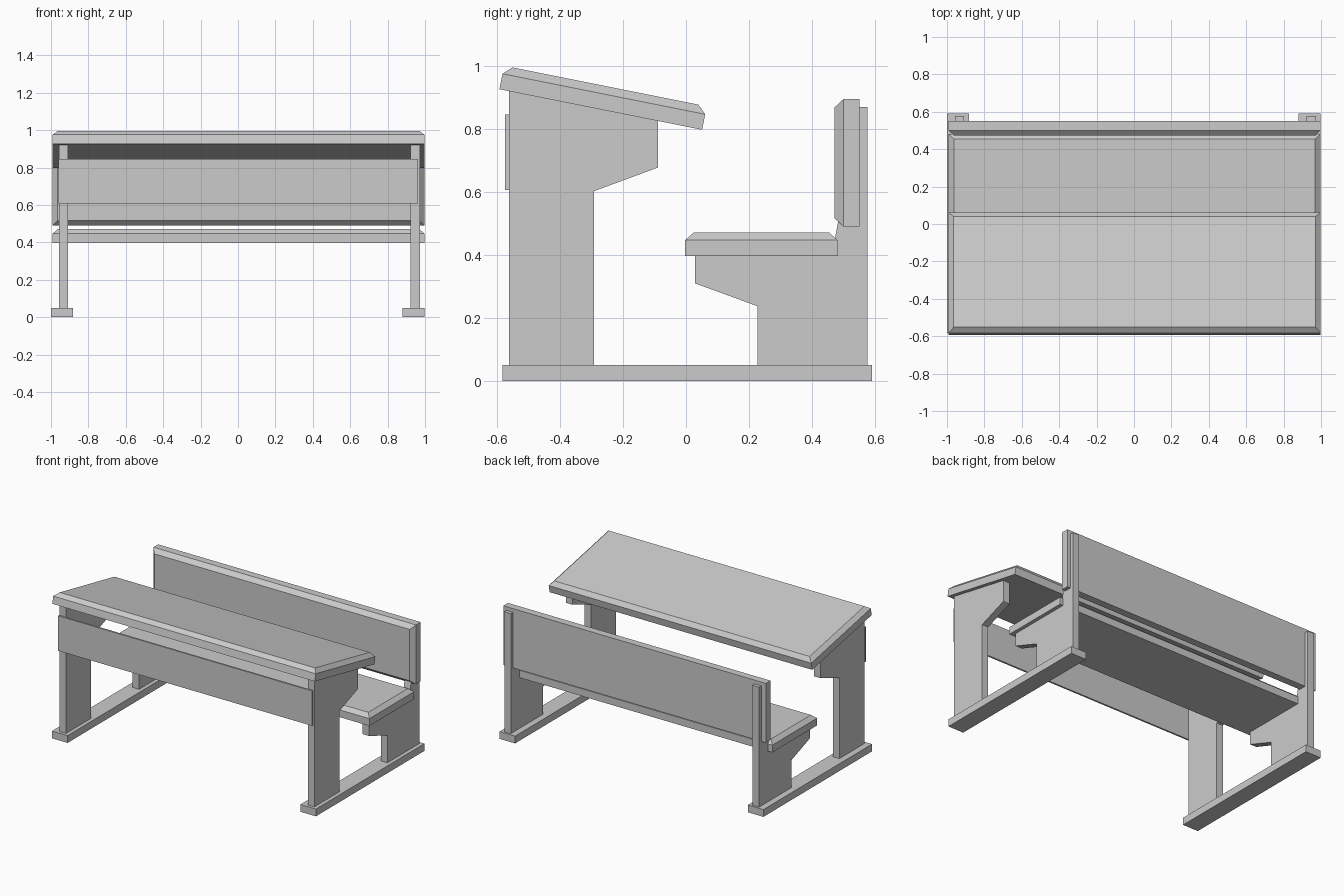
import bpy, bmesh, math

if "Cube" in bpy.data.objects:
    bpy.data.objects.remove(bpy.data.objects["Cube"])

def finish(name, bm, loc=(0, 0, 0), rot_x=0.0):
    bmesh.ops.recalc_face_normals(bm, faces=bm.faces[:])
    me = bpy.data.meshes.new(name)
    bm.to_mesh(me)
    bm.free()
    ob = bpy.data.objects.new(name, me)
    ob.location = loc
    ob.rotation_euler = (rot_x, 0, 0)
    bpy.context.collection.objects.link(ob)
    return ob

def plate(name, profile, x0, x1):
    """Side-view (y, z) profile extruded from x0 to x1."""
    bm = bmesh.new()
    face = bm.faces.new([bm.verts.new((x0, y, z)) for y, z in profile])
    geo = bmesh.ops.extrude_face_region(bm, geom=[face])["geom"]
    verts = [g for g in geo if isinstance(g, bmesh.types.BMVert)]
    bmesh.ops.translate(bm, verts=verts, vec=(x1 - x0, 0, 0))
    return finish(name, bm)

def slab(name, depth, side, rise, inset, loc, rot_x=0.0, width=1.988):
    """Board with straight sides and a chamfered upper face, origin at its base."""
    bm = bmesh.new()
    rings = []
    for z, cut in ((0, 0), (side, 0), (side + rise, inset)):
        w, d = width / 2 - cut, depth / 2 - cut
        rings.append([bm.verts.new(p) for p in
                      ((-w, -d, z), (w, -d, z), (w, d, z), (-w, d, z))])
    for a, b in zip(rings, rings[1:]):
        for i in range(4):
            j = (i + 1) % 4
            bm.faces.new((a[i], a[j], b[j], b[i]))
    bm.faces.new(rings[0][::-1])
    bm.faces.new(rings[-1])
    return finish(name, bm, loc, rot_x)

def rect(y0, y1, z0, z1):
    return [(y0, z0), (y1, z0), (y1, z1), (y0, z1)]

front_profile = [(-0.563, 0.05), (-0.292, 0.05), (-0.292, 0.603), (-0.089, 0.678),
                 (-0.089, 0.826), (-0.563, 0.921)]
back_profile = [(0.228, 0.05), (0.577, 0.05), (0.577, 0.871), (0.552, 0.871),
                (0.463, 0.397), (0.028, 0.397), (0.028, 0.31), (0.228, 0.237)]

# Two identical side frames: floor runner, desk leg, seat leg
for side, dx in (("left", 0.0), ("right", 1.88)):
    plate(f"floor_runner_{side}", rect(-0.583, 0.591, 0, 0.05), -1.0 + dx, -0.882 + dx)
    plate(f"front_leg_{side}", front_profile, -0.957 + dx, -0.908 + dx)
    plate(f"seat_leg_{side}", back_profile, -0.957 + dx, -0.908 + dx)

# Front panel across the desk legs
plate("front_panel", rect(-0.575, -0.563, 0.607, 0.846), -0.96, 0.963)

# Sloping desk top, seat and backrest
slab("desk_top", 0.657, 0.05, 0.026, 0.027, (0.003, -0.271, 0.8625), -math.atan(0.2))
slab("seat", 0.485, 0.05, 0.025, 0.028, (0.003, 0.2395, 0.397))
slab("backrest", 0.406, 0.051, 0.029, 0.027, (0.003, 0.552, 0.693), math.pi / 2)
